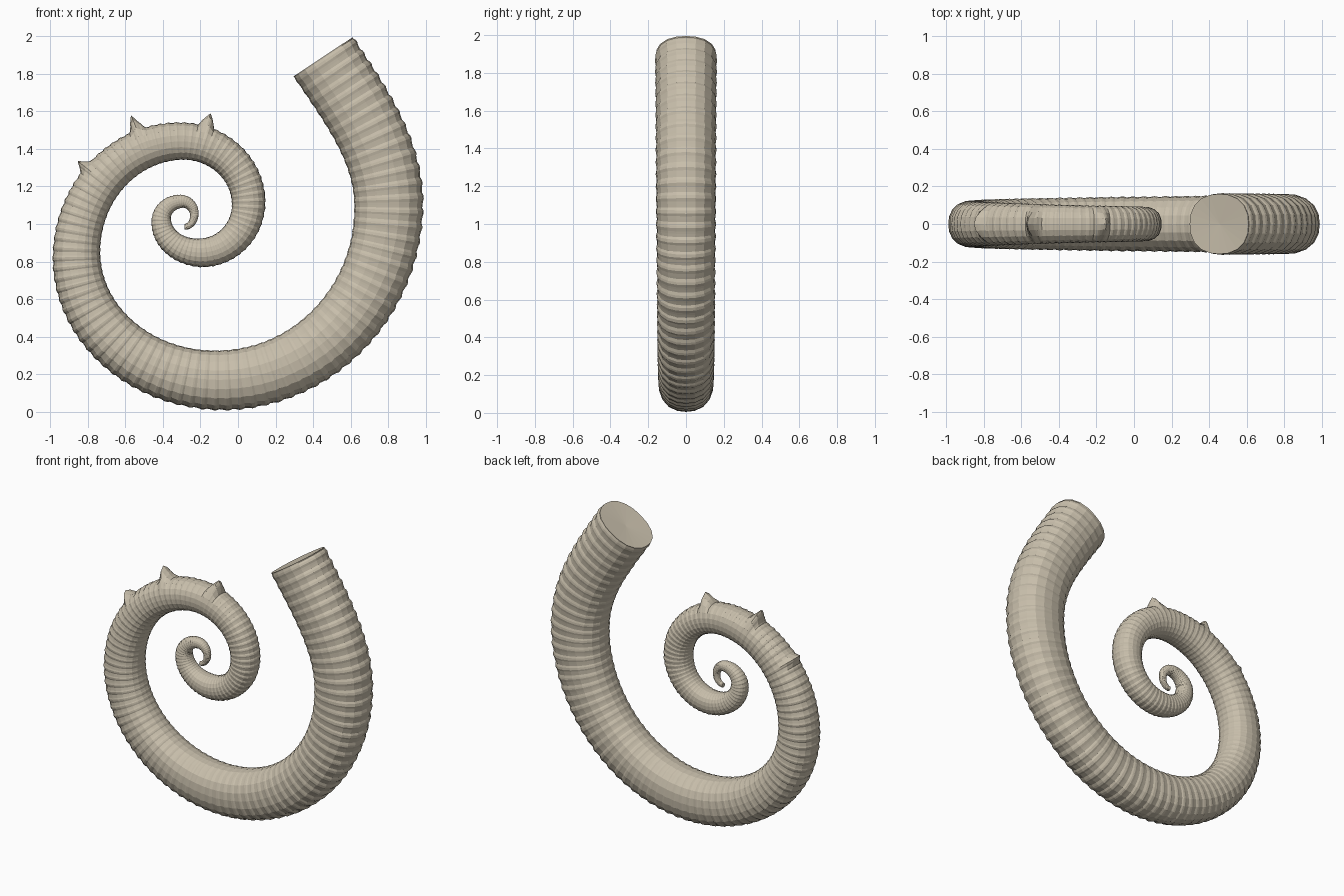
import bpy, bmesh, math
from mathutils import Vector
from mathutils.geometry import interpolate_bezier

if "Cube" in bpy.data.objects:
    bpy.data.objects.remove(bpy.data.objects["Cube"])

# Spiral stations from tip to mouth: centre x, centre z, tube depth in the coil plane
STATIONS = [(-0.285, 0.985, 0.03), (-0.233, 1.05, 0.045), (-0.30, 1.12, 0.07),
            (-0.408, 1.02, 0.105), (-0.20, 0.848, 0.154), (0.055, 1.11, 0.18),
            (-0.30, 1.44, 0.20), (-0.858, 0.835, 0.255), (-0.10, 0.17, 0.32),
            (0.80, 1.10, 0.37), (0.452, 1.89, 0.385)]
SPIKES = [(-0.15, 1.595, 0.075), (-0.57, 1.57, 0.085), (-0.84, 1.32, 0.05)]
SIDES = 20
RIB = [0.0, 0.2, 0.45, 1.0, 0.75]     # sawtooth rib height over one rib period
DIRS = [(1, 0), (0, 1), (-1, 0), (0, -1)]


def centre_line():
    """Dense (point, depth) samples made of quarter-turn bezier arcs."""
    out = []
    for i in range(len(STATIONS) - 1):
        (x0, z0, w0), (x1, z1, w1) = STATIONS[i:i + 2]
        a, b = Vector((x0, 0, z0)), Vector((x1, 0, z1))
        d0, d1 = DIRS[i % 4], DIRS[(i + 1) % 4]
        k = 0.552
        if i == len(STATIONS) - 2:    # straighter last stretch to the mouth
            h0, h1 = a + Vector((0, 0, 0.3)), b - Vector((-0.55, 0, 0.83)) * 0.3
        else:
            h0 = a + k * Vector((d0[0] * abs(x1 - x0), 0, d0[1] * abs(z1 - z0)))
            h1 = b - k * Vector((d1[0] * abs(x1 - x0), 0, d1[1] * abs(z1 - z0)))
        n = 400
        pts = interpolate_bezier(a, h0, h1, b, n + 1)
        out += [(pts[j], w0 + (w1 - w0) * j / n) for j in range(n)]
    out.append((b, w1))
    return out


def rings():
    """Resample so that rib spacing grows with the tube."""
    line = centre_line()
    phase, s, step, res = 0.0, 0.0, 0, []
    for j in range(len(line)):
        p, w = line[j]
        if j:
            ds = (p - line[j - 1][0]).length
            s += ds
            phase += ds / (0.18 * w) * len(RIB)
        if phase >= step or j == len(line) - 1:
            t = (line[min(j + 1, len(line) - 1)][0] - line[max(j - 1, 0)][0]).normalized()
            res.append((p, w, Vector((t.z, 0, -t.x)), s, RIB[step % len(RIB)]))
            step += 1
    return res


# Ribbed shell tube with three spikes on the outer edge
path = rings()
spikes = []
for x, z, h in SPIKES:
    near = min(path, key=lambda r: (r[0] - Vector((x, 0, z))).length)
    spikes.append((near[3], h))

bm = bmesh.new()
loops = []
for p, w, n, s, rib in path:
    r = w / 2
    flat = 1.0 - 0.15 * min(1, max(0, (w - 0.22) / 0.16))
    loop = []
    for k in range(SIDES):
        a = 2 * math.pi * k / SIDES
        c, si = math.cos(a), math.sin(a)
        sq = (abs(c) ** 2.3 + abs(si) ** 2.3) ** (-1 / 2.3)
        outer = (c + 1) / 2
        swell = r * 0.965 + rib * w * (0.01 + 0.014 * outer) + 0.008 * w * outer
        spike = sum(h * max(0, 1 - abs(s - s0) / 0.035) for s0, h in spikes)
        off = n * (c * sq * swell + spike * max(0, c) ** 5)
        loop.append(bm.verts.new(p + off + Vector((0, si * sq * swell * flat, 0))))
    loops.append(loop)
for l0, l1 in zip(loops, loops[1:]):
    for k in range(SIDES):
        m = (k + 1) % SIDES
        bm.faces.new((l0[k], l0[m], l1[m], l1[k]))

# Fan caps at the tip and the slightly sunken mouth
for loop, (p, w, n, *_), dip in ((loops[0], path[0], 0), (loops[-1], path[-1], 0.01)):
    mid = bm.verts.new(p - dip * Vector((-n.z, 0, n.x)))
    for k in range(SIDES):
        bm.faces.new((mid, loop[k], loop[(k + 1) % SIDES]))
bmesh.ops.recalc_face_normals(bm, faces=bm.faces)

mesh = bpy.data.meshes.new("spiral_shell")
bm.to_mesh(mesh)
bm.free()

# Taupe fossil colour
mat = bpy.data.materials.new("fossil_stone")
mat.diffuse_color = (0.58, 0.52, 0.41, 1)
mat.use_nodes = True
mat.node_tree.nodes["Principled BSDF"].inputs["Base Color"].default_value = mat.diffuse_color
mesh.materials.append(mat)
bpy.context.collection.objects.link(bpy.data.objects.new("spiral_shell", mesh))
